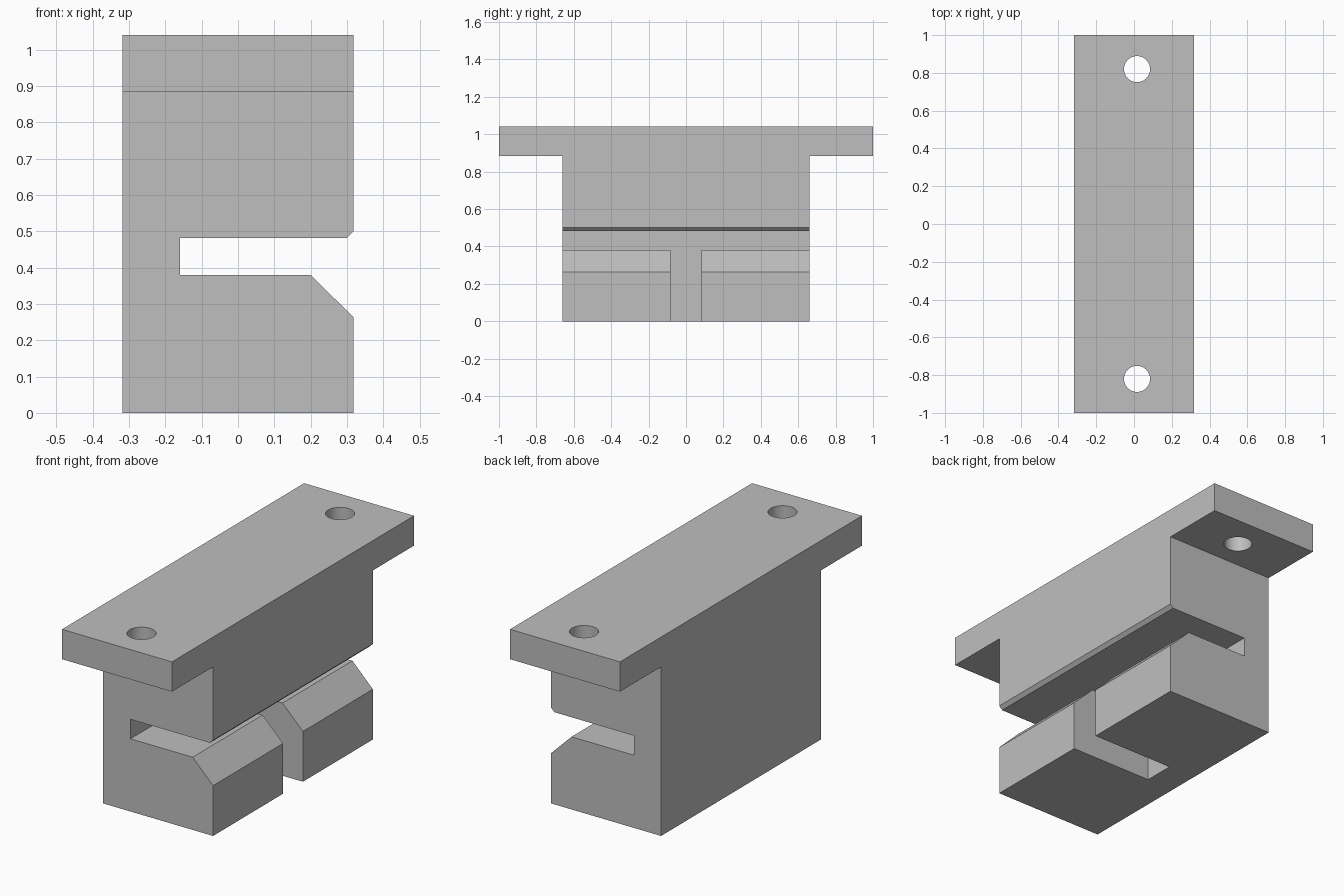
import bpy
import bmesh
from mathutils import Vector

default = bpy.data.objects.get("Cube")
if default:
    bpy.data.objects.remove(default, do_unlink=True)

HALF_W = 0.318      # half width of the block along x
TOP = 1.04          # overall height
FLANGE_Z = 0.884    # underside of the mounting ears
BODY_Y = 0.66       # half length of the body
SLOT_X = -0.16      # back wall of the slot and of the notch

grey = bpy.data.materials.new("light grey")
grey.use_nodes = True
colour = (0.52, 0.52, 0.52, 1)
grey.diffuse_color = colour
grey.node_tree.nodes["Principled BSDF"].inputs["Base Color"].default_value = colour


def finish(name, bm):
    bmesh.ops.recalc_face_normals(bm, faces=bm.faces)
    mesh = bpy.data.meshes.new(name)
    bm.to_mesh(mesh)
    bm.free()
    mesh.materials.append(grey)
    obj = bpy.data.objects.new(name, mesh)
    bpy.context.scene.collection.objects.link(obj)
    return obj


def prism(name, points, sweep):
    """Extrude a closed outline of 3D points along the sweep vector."""
    bm = bmesh.new()
    face = bm.faces.new([bm.verts.new(p) for p in points])
    grown = bmesh.ops.extrude_face_region(bm, geom=[face], use_keep_orig=True)
    moved = [v for v in grown["geom"] if isinstance(v, bmesh.types.BMVert)]
    bmesh.ops.translate(bm, verts=moved, vec=Vector(sweep))
    return finish(name, bm)


def cylinder(name, x, y, z, radius, depth):
    bm = bmesh.new()
    bmesh.ops.create_cone(bm, cap_ends=True, segments=48,
                          radius1=radius, radius2=radius, depth=depth)
    bmesh.ops.translate(bm, verts=bm.verts, vec=(x, y, z))
    return finish(name, bm)


def combine(target, tool, operation):
    """Apply a boolean and remove the tool object."""
    tool.hide_render = True
    mod = target.modifiers.new(operation.title(), "BOOLEAN")
    mod.operation = operation
    mod.solver = "EXACT"
    mod.object = tool
    bpy.context.view_layer.objects.active = target
    bpy.ops.object.modifier_apply(modifier=mod.name)
    bpy.data.objects.remove(tool, do_unlink=True)


# T-shaped side outline: body with a mounting ear at each end
half = [(BODY_Y, 0), (BODY_Y, FLANGE_Z), (1, FLANGE_Z), (1, TOP)]
outline = half + [(-y, z) for y, z in reversed(half)]
block = prism("clamp_block", [(-0.5, y, z) for y, z in outline], (1, 0, 0))

# C-shaped front outline: slot with chamfered lips
section = [(-HALF_W, -0.1), (HALF_W, -0.1), (HALF_W, 0.263), (0.2, 0.38),
           (SLOT_X, 0.38), (SLOT_X, 0.482), (0.3, 0.482), (HALF_W, 0.5),
           (HALF_W, 1.2), (-HALF_W, 1.2)]
combine(block, prism("slot_section", [(x, -1.2, z) for x, z in section], (0, 2.4, 0)),
        "INTERSECT")

# Upright notch splitting the lower jaw
notch = [(SLOT_X, -0.1), (0.5, -0.1), (0.5, 0.43), (SLOT_X, 0.43)]
combine(block, prism("notch_cutter", [(x, -0.082, z) for x, z in notch], (0, 0.164, 0)),
        "DIFFERENCE")

# Screw hole through each ear
for y in (-0.82, 0.82):
    combine(block, cylinder("hole_cutter", 0.016, y, 0.96, 0.069, 0.5), "DIFFERENCE")

# Smooth hole walls, sharp block edges
bpy.ops.object.select_all(action="DESELECT")
block.select_set(True)
bpy.context.view_layer.objects.active = block
bpy.ops.object.shade_smooth_by_angle(angle=0.5)
